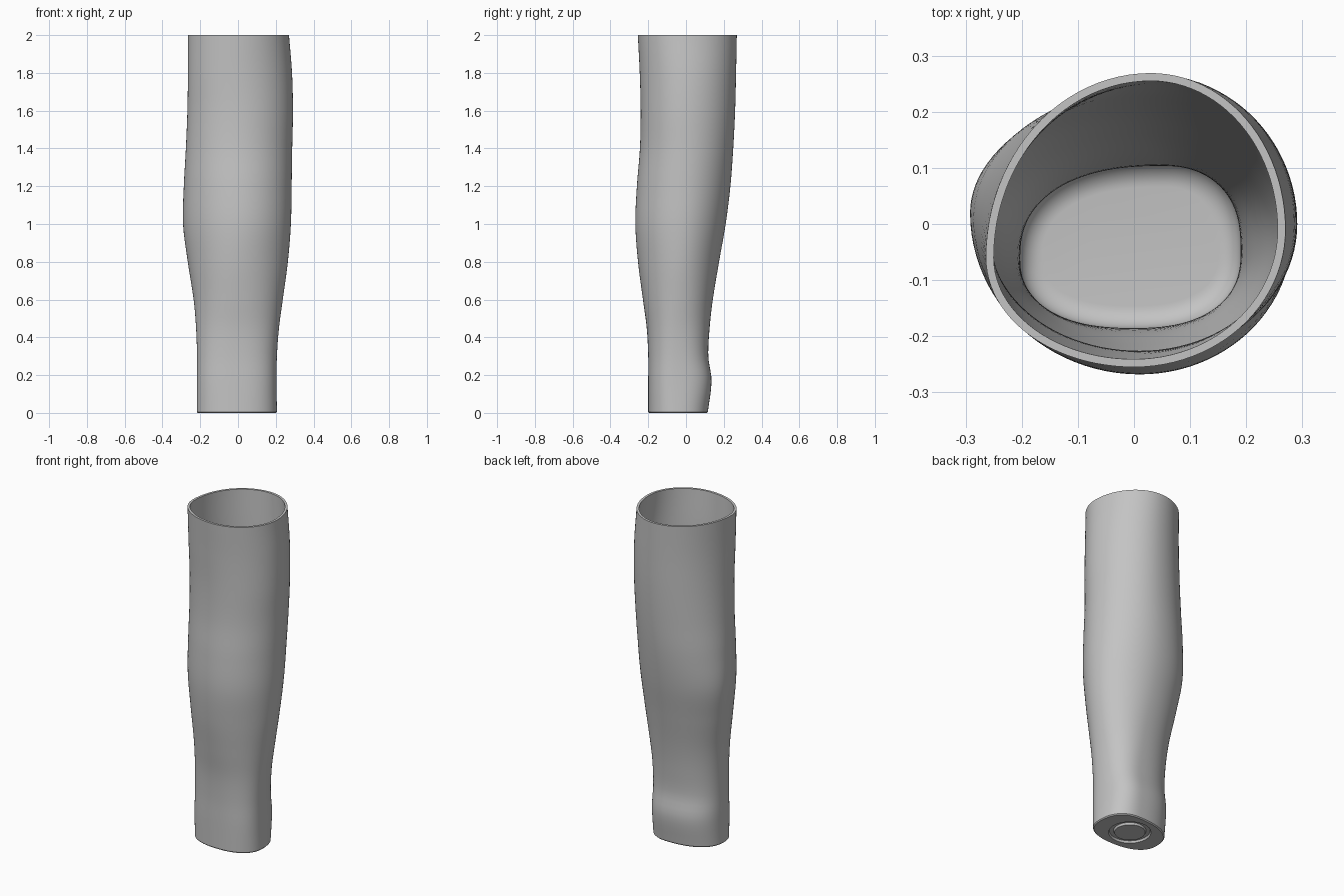
import bpy
import bmesh
from math import sin, cos, pi, radians

if "Cube" in bpy.data.objects:
    bpy.data.objects.remove(bpy.data.objects["Cube"], do_unlink=True)

SEGMENTS = 96
WALL = 0.014
FLOOR = 0.04
FILLET = 0.04

# Height, then x min, x max, y min, y max, then where each extreme sits:
# y of right side, x of back, y of left side, x of front; last is squareness
LEVELS = [
    (0, -.218, .206, -.2, .115, -.05, .05, -.06, 0, .85),
    (.17, -.218, .204, -.2, .135, -.05, .05, -.06, 0, .82),
    (.3, -.217, .206, -.2, .118, -.05, .05, -.06, 0, .85),
    (.45, -.222, .217, -.208, .125, -.05, .04, -.05, 0, .9),
    (.6, -.235, .237, -.228, .142, -.04, .03, -.03, 0, .95),
    (.8, -.266, .264, -.254, .175, -.03, .01, 0, 0, 1),
    (1, -.291, .28, -.268, .21, -.02, 0, .02, .01, 1),
    (1.2, -.287, .284, -.26, .235, -.01, .01, .01, .01, 1),
    (1.4, -.276, .287, -.244, .25, 0, .03, -.01, .01, 1),
    (1.6, -.268, .291, -.24, .26, 0, .04, -.03, .01, 1),
    (1.8, -.265, .286, -.245, .265, 0, .04, -.05, 0, 1),
    (2, -.264, .27, -.255, .269, -.01, .03, -.06, 0, 1),
]


def slope(i, k):
    a = LEVELS[max(i - 1, 0)]
    b = LEVELS[min(i + 1, len(LEVELS) - 1)]
    return (b[k] - a[k]) / (b[0] - a[0])


def shape_at(z):
    """Smoothly blended section parameters at a height."""
    i = 0
    while i < len(LEVELS) - 2 and z > LEVELS[i + 1][0]:
        i += 1
    a, b = LEVELS[i], LEVELS[i + 1]
    h = b[0] - a[0]
    t = (z - a[0]) / h
    s = t * t * (3 - 2 * t)
    return [a[k] + (b[k] - a[k]) * s
            + h * t * (1 - t) * ((1 - t) * slope(i, k) - t * slope(i + 1, k))
            for k in range(1, len(a))]


def section(z, inset=0.0, height=None):
    """Lopsided oval: four rounded quarters joined at the extremes."""
    xmin, xmax, ymin, ymax, y_right, x_back, y_left, x_front, power = shape_at(z)
    xmin, xmax = xmin + inset, xmax - inset
    ymin, ymax = ymin + inset, ymax - inset
    ring = []
    for j in range(SEGMENTS):
        angle = 2 * pi * j / SEGMENTS
        c, s = cos(angle), sin(angle)
        side_x, side_y = (xmax, y_right) if c > 0 else (xmin, y_left)
        end_x, end_y = (x_back, ymax) if s > 0 else (x_front, ymin)
        ring.append((end_x + (side_x - end_x) * abs(c) ** power,
                     side_y + (end_y - side_y) * abs(s) ** power,
                     z if height is None else height))
    return ring


def circle(radius, z):
    steps = [2 * pi * j / SEGMENTS for j in range(SEGMENTS)]
    return [(radius * cos(a) - .005, radius * sin(a) - .042, z) for a in steps]


# Underside: raised disc inside a shallow ring groove
rings = [circle(.085, 0), circle(.09, .012), circle(.112, .012), circle(.117, 0)]

# Outer wall with a tiny bottom chamfer
rings.append(section(0, .005))
count = 64
rings += [section(.006 + (2 - .006) * i / count) for i in range(count + 1)]

# Rim and inner wall
low = FLOOR + FILLET
rings += [section(2 - (2 - low) * i / count, WALL) for i in range(count + 1)]

# Rounded floor edge
for i in range(1, 9):
    a = pi / 2 * i / 8
    z = low - FILLET * sin(a)
    rings.append(section(z, WALL + FILLET * (1 - cos(a))))

# Skin the rings into one closed shell
bm = bmesh.new()
loops = [[bm.verts.new(p) for p in ring] for ring in rings]
for a, b in zip(loops, loops[1:]):
    for j in range(SEGMENTS):
        k = (j + 1) % SEGMENTS
        bm.faces.new((a[j], a[k], b[k], b[j]))
bm.faces.new(list(reversed(loops[0])))
bm.faces.new(loops[-1])
bmesh.ops.recalc_face_normals(bm, faces=bm.faces)
mesh = bpy.data.meshes.new("hollow_forearm_sleeve")
bm.to_mesh(mesh)
bm.free()

sleeve = bpy.data.objects.new("hollow_forearm_sleeve", mesh)
bpy.context.collection.objects.link(sleeve)

# Plain grey
grey = bpy.data.materials.new("plain_grey")
grey.use_nodes = True
colour = (.55, .55, .55, 1)
grey.diffuse_color = colour
grey.node_tree.nodes["Principled BSDF"].inputs["Base Color"].default_value = colour
mesh.materials.append(grey)

bpy.ops.object.select_all(action="DESELECT")
sleeve.select_set(True)
bpy.context.view_layer.objects.active = sleeve
bpy.ops.object.shade_smooth_by_angle(angle=radians(35))
